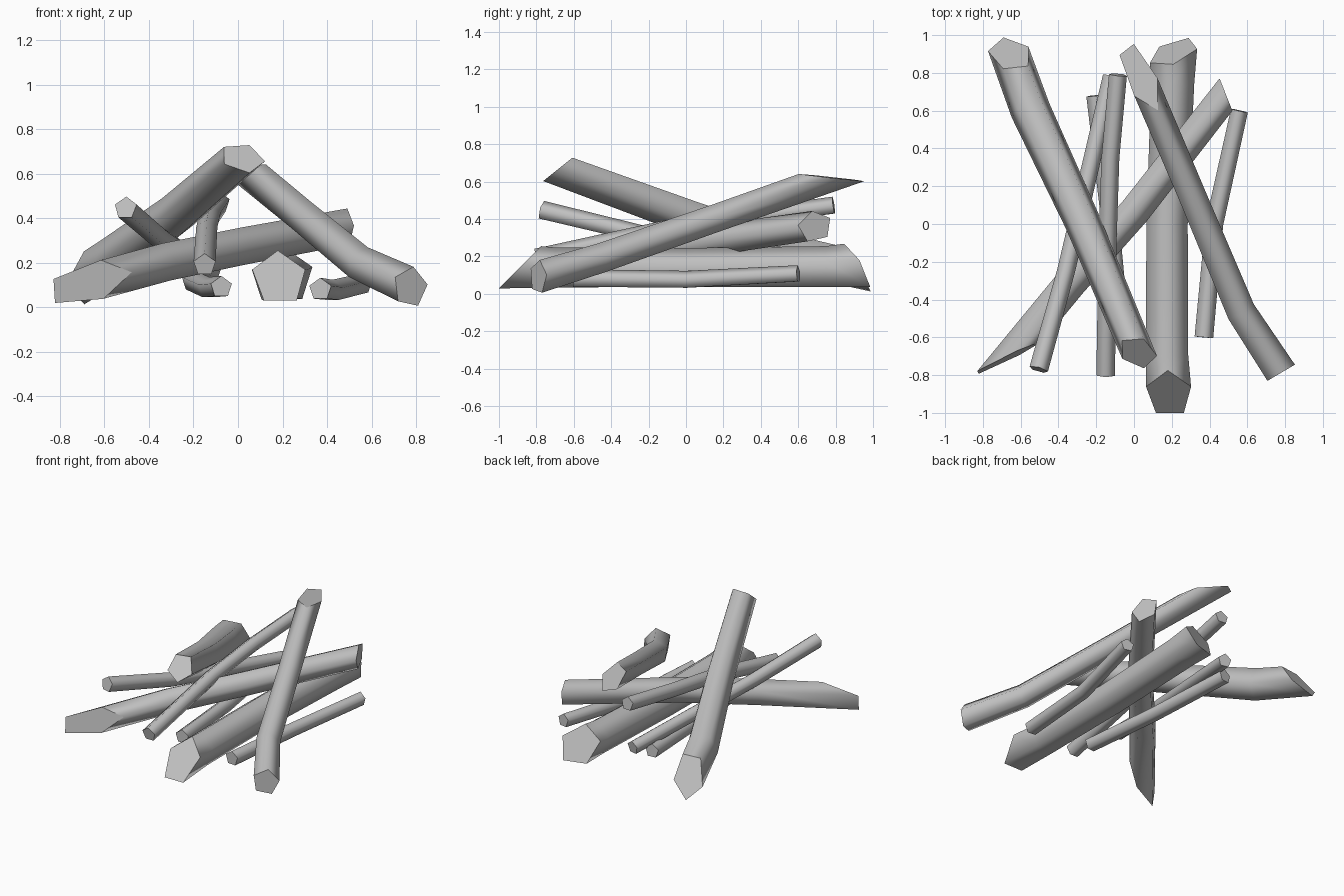
import bpy, bmesh
from math import sin, cos, radians, tau
from mathutils import Vector

cube = bpy.data.objects.get("Cube")
if cube:
    bpy.data.objects.remove(cube, do_unlink=True)

grey = bpy.data.materials.new("plain_grey")
grey.use_nodes = True
colour = (0.53, 0.53, 0.53, 1)
grey.diffuse_color = colour
grey.node_tree.nodes["Principled BSDF"].inputs["Base Color"].default_value = colour

SIDES = 5
UP = Vector((0, 0, 1))


def make_log(name, path, radii, front_cut=None, back_cut=None, roll=0):
    """Five-sided log along a path from front to back, ends sawn along the given planes."""
    pts = [Vector(p) for p in path]
    last = len(pts) - 1
    bm = bmesh.new()
    rings = []
    for i, centre in enumerate(pts):
        before = (centre - pts[max(i - 1, 0)]).normalized()
        after = (pts[min(i + 1, last)] - centre).normalized()
        along = (before + after).normalized()
        up = (UP - along * along.dot(UP)).normalized()
        side = along.cross(up)
        cut = front_cut if i == 0 else back_cut if i == last else None
        ring = []
        for k in range(SIDES):
            a = radians(roll) + tau * k / SIDES
            off = (up * cos(a) + side * sin(a)) * radii[i]
            if cut:
                n = Vector(cut).normalized()
                off -= along * (off.dot(n) / along.dot(n))
            ring.append(bm.verts.new(centre + off))
        rings.append(ring)
    # smooth bark
    for r0, r1 in zip(rings, rings[1:]):
        for k in range(SIDES):
            j = (k + 1) % SIDES
            bm.faces.new((r0[k], r0[j], r1[j], r1[k])).smooth = True
    # flat sawn ends with crisp rims
    for ring in (rings[0], rings[-1]):
        cap = bm.faces.new(ring)
        for e in cap.edges:
            e.smooth = False
    bmesh.ops.recalc_face_normals(bm, faces=bm.faces)
    mesh = bpy.data.meshes.new(name)
    bm.to_mesh(mesh)
    bm.free()
    mesh.materials.append(grey)
    obj = bpy.data.objects.new(name, mesh)
    bpy.context.collection.objects.link(obj)
    return obj


# thick logs
make_log("ground_log",
         [(.185, -.9, .13), (.175, -.7, .13), (.175, 0, .13), (.205, .75, .135), (.21, .91, .14)],
         [.125, .118, .115, .12, .13], (0, -1, 1), (-.3, 1, .5))
make_log("left_leaning_log",
         [(.02, -.68, .67), (-.28, .03, .41), (-.55, .61, .21), (-.655, .9, .145)],
         [.092, .1, .112, .11], (0, -.8, 1), (-.1, .82, .57), -34)
make_log("right_leaning_log",
         [(.775, -.79, .09), (.56, -.46, .19), (.3, .16, .405), (.035, .78, .622)],
         [.09, .083, .078, .08], (.5, -.85, 0), (.03, .12, 1), 10)
make_log("crossing_log",
         [(-.67, -.71, .11), (-.34, -.31, .2), (0, .07, .27), (.485, .69, .36)],
         [.09, .09, .088, .085], (.4, -.9, .15), (.93, .37, 0), 10)

# thin branches
make_log("sloping_branch",
         [(-.505, -.77, .445), (-.36, -.25, .32), (-.12, .78, .16)], [.053, .05, .048])
make_log("rising_branch",
         [(-.15, -.8, .19), (-.14, -.1, .345), (-.125, .35, .41), (-.085, .79, .47)],
         [.052, .05, .05, .05])
make_log("hidden_branch",
         [(-.075, -.53, .09), (-.13, .05, .085), (-.205, .68, .12)], [.05, .05, .05])
make_log("right_ground_branch",
         [(.37, -.6, .08), (.425, 0, .073), (.558, .6, .105)], [.052, .05, .048])
